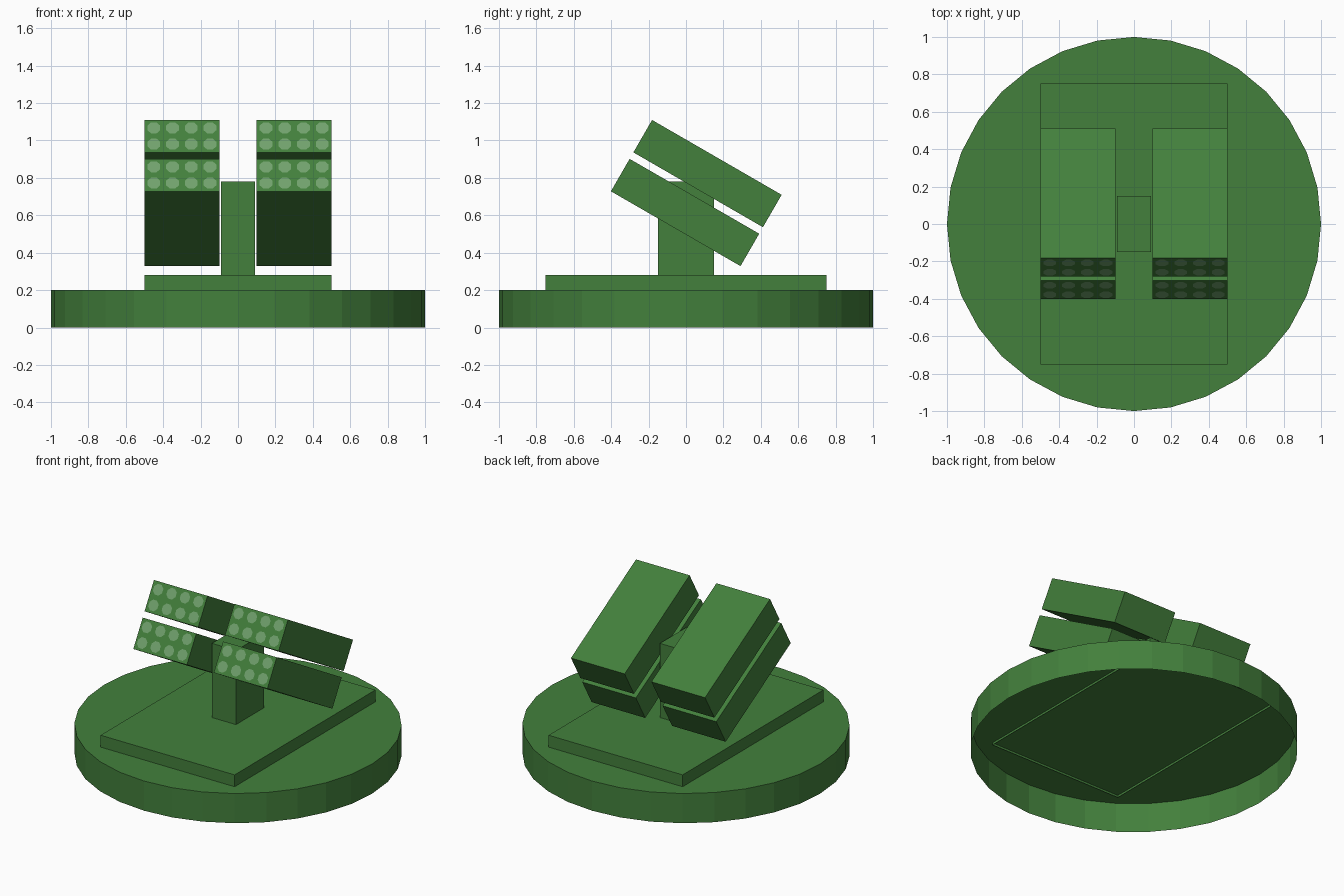
import bpy, bmesh, math
from mathutils import Matrix, Vector

if "Cube" in bpy.data.objects:
    bpy.data.objects.remove(bpy.data.objects["Cube"])


def material(name, rgb):
    m = bpy.data.materials.new(name)
    m.diffuse_color = (*rgb, 1.0)
    m.use_nodes = True
    m.node_tree.nodes["Principled BSDF"].inputs["Base Color"].default_value = m.diffuse_color
    return m


GREEN = material("army green", (0.056, 0.216, 0.045))
PALE = material("pale green", (0.165, 0.36, 0.152))


def finish(name, bm, mats, loc=(0, 0, 0), tilt=0.0):
    mesh = bpy.data.meshes.new(name)
    bm.to_mesh(mesh)
    bm.free()
    for m in mats:
        mesh.materials.append(m)
    ob = bpy.data.objects.new(name, mesh)
    ob.location = loc
    ob.rotation_euler.x = tilt
    bpy.context.collection.objects.link(ob)
    return ob


def open_bottom(bm):
    bm.normal_update()
    down = [f for f in bm.faces if f.normal.z < -0.9]
    bmesh.ops.delete(bm, geom=down, context='FACES_ONLY')


def box(size):
    bm = bmesh.new()
    bmesh.ops.create_cube(bm, size=1)
    bmesh.ops.scale(bm, vec=size, verts=bm.verts)
    return bm


# Round base, hollow underneath
bm = bmesh.new()
bmesh.ops.create_cone(bm, cap_ends=True, segments=32, radius1=1, radius2=1, depth=0.2)
open_bottom(bm)
finish("round_base", bm, [GREEN], (0, 0, 0.1))

# Turntable plate and central post, both open underneath
bm = box((1.0, 1.5, 0.095))
open_bottom(bm)
finish("turntable_plate", bm, [GREEN], (0, 0, 0.2325))
bm = box((0.18, 0.30, 0.54))
open_bottom(bm)
finish("support_post", bm, [GREEN], (0, 0, 0.51))


# Launcher pod with two rows of four tube mouths on the front end
def launcher_pod(name, loc):
    bm = box((0.4, 0.8, 0.2))
    for col in range(4):
        for row in (-0.05, 0.05):
            centre = Vector((-0.15 + 0.1 * col, -0.402, row))
            place = Matrix.Translation(centre) @ Matrix.Rotation(math.pi / 2, 4, 'X') \
                @ Matrix.Rotation(math.pi / 8, 4, 'Z')
            disc = bmesh.ops.create_circle(bm, cap_ends=True, segments=8,
                                           radius=0.037, matrix=place)
            for f in disc["verts"][0].link_faces:
                f.normal_update()
                if f.normal.y > 0:
                    f.normal_flip()
                f.material_index = 1
    finish(name, bm, [GREEN, PALE], loc, math.radians(-30))


for side, x in (("left", -0.3), ("right", 0.3)):
    launcher_pod("lower_pod_" + side, (x, -0.005, 0.615))
    launcher_pod("upper_pod_" + side, (x, 0.115, 0.823))
